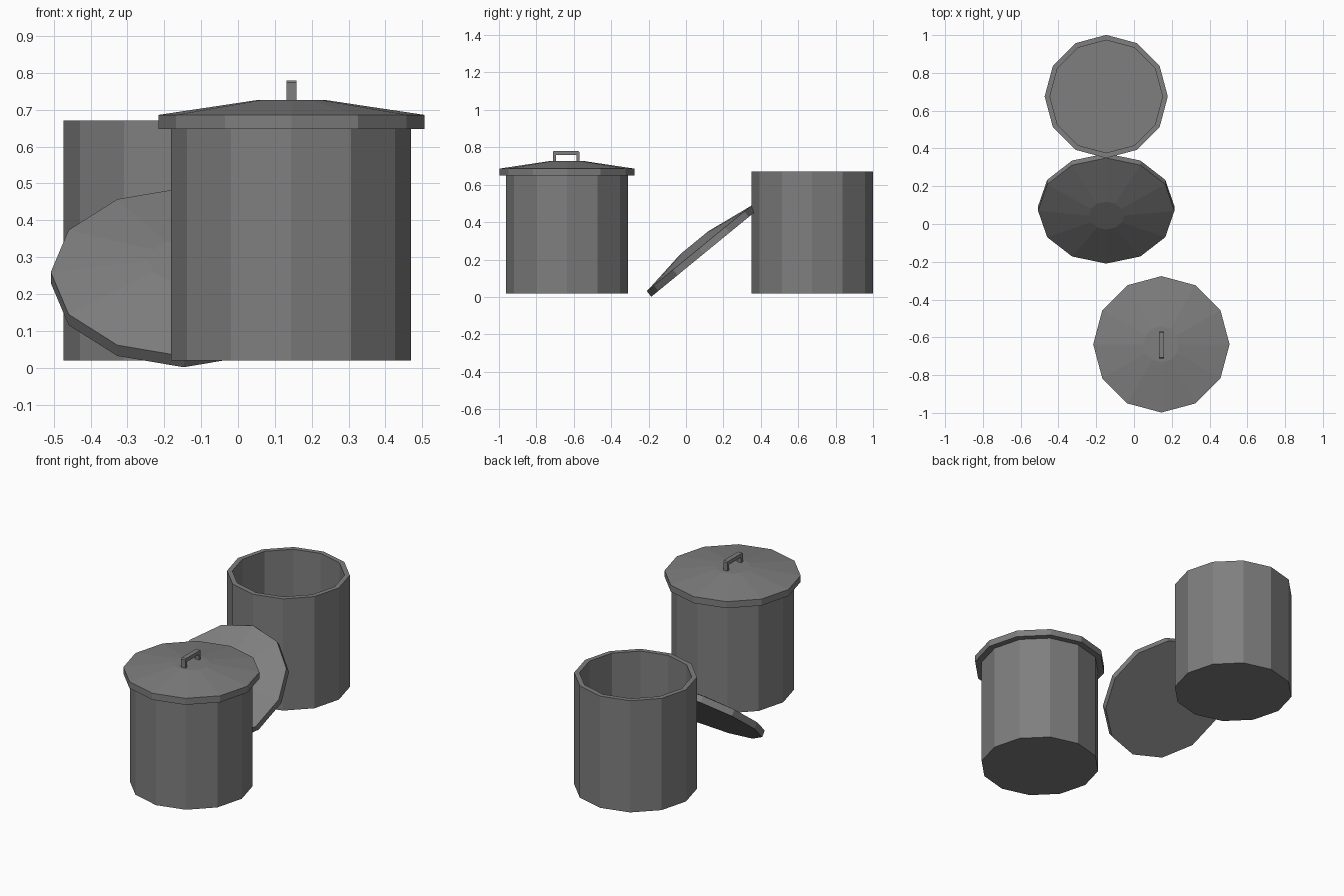
import bpy, bmesh, math

if "Cube" in bpy.data.objects:
    bpy.data.objects.remove(bpy.data.objects["Cube"])

SIDES = 12

metal = bpy.data.materials.new("dark_grey")
metal.diffuse_color = (0.21, 0.21, 0.21, 1)
metal.use_nodes = True
metal.node_tree.nodes["Principled BSDF"].inputs["Base Color"].default_value = metal.diffuse_color


def finish(name, bm, loc, tilt=0.0):
    bmesh.ops.recalc_face_normals(bm, faces=bm.faces)
    me = bpy.data.meshes.new(name)
    bm.to_mesh(me)
    bm.free()
    me.materials.append(metal)
    ob = bpy.data.objects.new(name, me)
    ob.location = loc
    ob.rotation_euler = (math.radians(tilt), 0, 0)
    bpy.context.collection.objects.link(ob)
    return ob


def lathe(name, profile, loc, tilt=0.0):
    """Stack 12-sided rings from (radius, z) pairs and cap both ends."""
    bm = bmesh.new()
    rings = []
    for r, z in profile:
        rings.append([bm.verts.new((r * math.cos(2 * math.pi * i / SIDES),
                                    r * math.sin(2 * math.pi * i / SIDES), z))
                      for i in range(SIDES)])
    for a, b in zip(rings, rings[1:]):
        for i in range(SIDES):
            j = (i + 1) % SIDES
            bm.faces.new((a[i], a[j], b[j], b[i]))
    bm.faces.new(rings[0])
    bm.faces.new(rings[-1])
    return finish(name, bm, loc, tilt)


# Hollow can: outside bottom, outer wall, rim, inner wall, inside floor
CAN = [(0.326, 0.0), (0.326, 0.652), (0.298, 0.652), (0.298, 0.025)]
# Lid: flat underside, rim, shallow cone, flat top
LID = [(0.361, 0.0), (0.361, 0.038), (0.095, 0.078)]

# Closed can at the front, open can at the back
lathe("closed_can", CAN, (0.144, -0.636, 0.019))
lathe("closed_can_lid", LID, (0.145, -0.637, 0.648))
lathe("open_can", CAN, (-0.147, 0.675, 0.019))

# Loose lid leaning on the open can
lathe("leaning_lid", LID, (-0.147, 0.094, 0.23), 39.3)

# Bracket handle: half outline (y, z), mirrored and extruded along x
half = [(0.055, 0.720), (0.071, 0.720), (0.071, 0.774), (0.066, 0.780)]
outline = half + [(-y, z) for y, z in reversed(half)] + [(-0.055, 0.758), (0.055, 0.758)]
bm = bmesh.new()
face = bm.faces.new([bm.verts.new((-0.0135, y, z)) for y, z in outline])
ext = bmesh.ops.extrude_face_region(bm, geom=[face], use_keep_orig=True)
bmesh.ops.translate(bm, vec=(0.027, 0, 0),
                    verts=[g for g in ext["geom"] if isinstance(g, bmesh.types.BMVert)])
finish("lid_handle", bm, (0.145, -0.641, 0))
